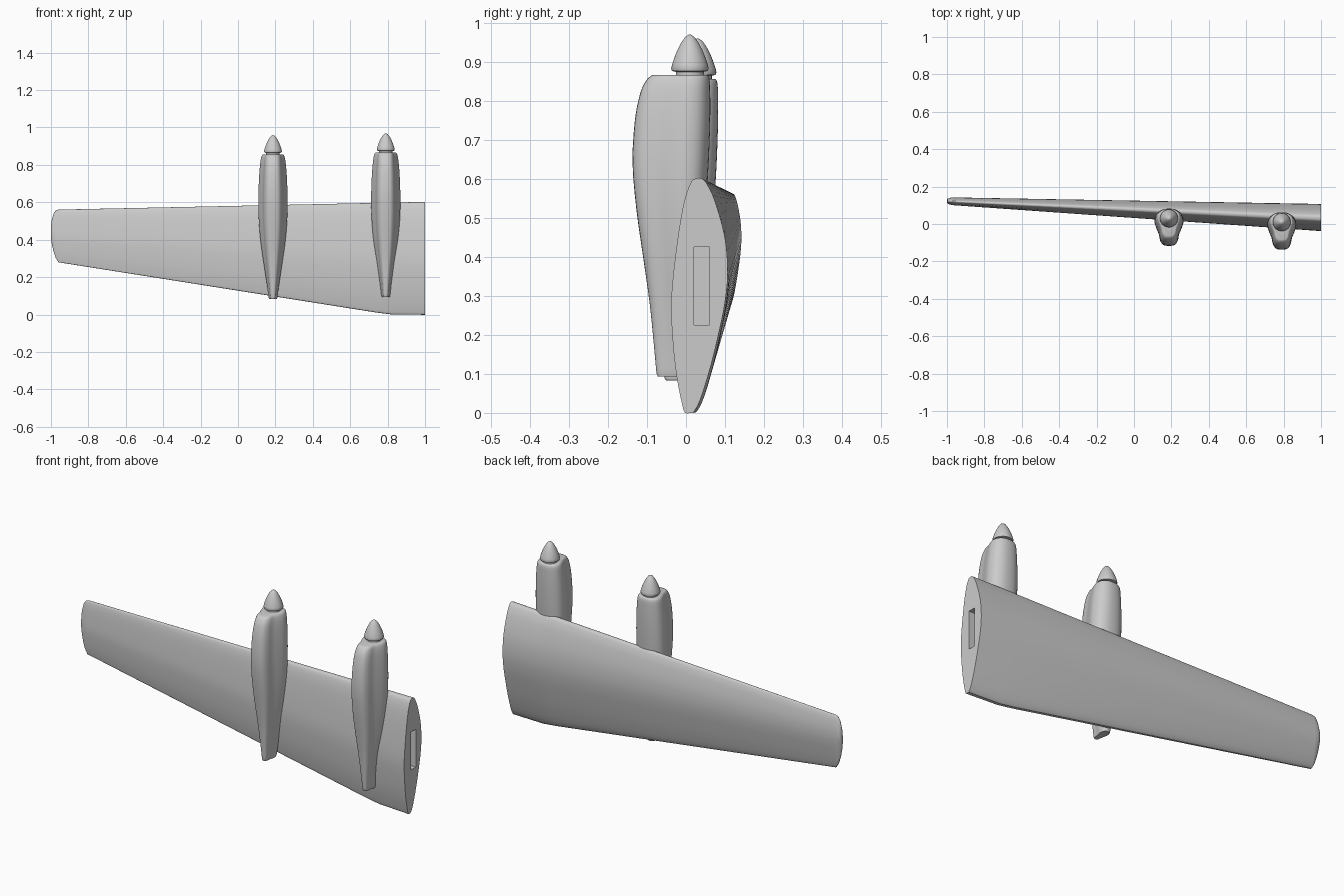
import bpy
import bmesh
import math
from mathutils import Vector

cube = bpy.data.objects.get("Cube")
if cube:
    bpy.data.objects.remove(cube, do_unlink=True)

grey = bpy.data.materials.new("plain grey")
grey.use_nodes = True
GREY = (0.6, 0.6, 0.6, 1)
grey.diffuse_color = GREY
grey.node_tree.nodes["Principled BSDF"].inputs["Base Color"].default_value = GREY


def spline(points, steps, closed):
    """Smooth curve through the given points (Catmull-Rom)."""
    pts = [Vector(p) for p in points]
    n = len(pts)
    pick = (lambda i: pts[i % n]) if closed else (lambda i: pts[min(max(i, 0), n - 1)])
    out = []
    for i in range(n if closed else n - 1):
        a, b, c, d = (pick(i + k) for k in (-1, 0, 1, 2))
        for s in range(steps):
            t = s / steps
            out.append(0.5 * (2 * b + (c - a) * t + (2 * a - 5 * b + 4 * c - d) * t * t
                              + (3 * b - a - 3 * c + d) * t ** 3))
    if not closed:
        out.append(pts[-1])
    return out


def loft(name, rings, angle):
    """Skin a row of closed rings and cap both ends."""
    bm = bmesh.new()
    loops = [[bm.verts.new(p) for p in ring] for ring in rings]
    n = len(loops[0])
    for a, b in zip(loops, loops[1:]):
        for i in range(n):
            j = (i + 1) % n
            bm.faces.new((a[i], a[j], b[j], b[i]))
    bm.faces.new(loops[0])
    bm.faces.new(loops[-1])
    bmesh.ops.recalc_face_normals(bm, faces=bm.faces[:])
    mesh = bpy.data.meshes.new(name)
    bm.to_mesh(mesh)
    bm.free()
    mesh.materials.append(grey)
    obj = bpy.data.objects.new(name, mesh)
    bpy.context.collection.objects.link(obj)
    smooth(obj, angle)
    return obj


def smooth(obj, angle):
    bpy.ops.object.select_all(action='DESELECT')
    obj.select_set(True)
    bpy.context.view_layer.objects.active = obj
    bpy.ops.object.shade_smooth_by_angle(angle=math.radians(angle))


# Wing: airfoil as (thickness fraction, chord fraction)
airfoil = spline([(.40, .005), (.52, .06), (.70, .2), (.85, .35), (.95, .47), (1, .6),
                  (.95, .75), (.78, .9), (.65, .97), (.55, 1), (.42, 1), (.34, .98),
                  (.25, .92), (.17, .83), (.08, .68), (0, .48), (.03, .3), (.1, .15),
                  (.2, .03), (.25, 0), (.34, 0)], 3, True)
# Span stations: x, trailing z, leading z, thickness factor
stations = [(1, 0, .6, 1), (.82, .002, .597, 1), (.74, .012, .595, 1),
            (-.96, .28, .56, 1), (-.975, .305, .555, .95), (-.987, .34, .537, .85),
            (-.996, .38, .505, .65), (-1, .41, .465, .4)]
rings = []
for x, low, high, thick in stations:
    t = (1 - x) / 1.96
    y0, y1 = -.038 + .138 * t, .107 + .035 * t
    mid = (y0 + y1) / 2
    rings.append([(x, mid + (y0 + (y1 - y0) * p.x - mid) * thick, low + (high - low) * p.y)
                  for p in airfoil])
wing = loft("wing", rings, 40)

# Spar slot in the wing root
bpy.ops.mesh.primitive_cube_add(size=1, location=(1, .04, .325))
cutter = bpy.context.object
cutter.name = "slot_cutter"
cutter.scale = (.14, .04, .2)
cutter.hide_render = True
cutter.data.materials.append(grey)
cut = wing.modifiers.new("slot", 'BOOLEAN')
cut.object = cutter
cut.operation = 'DIFFERENCE'
cut.solver = 'EXACT'
bpy.context.view_layer.objects.active = wing
bpy.ops.object.modifier_apply(modifier=cut.name)
bpy.data.objects.remove(cutter, do_unlink=True)
smooth(wing, 40)

# Nacelle: pear section as (half width fraction, depth fraction)
half = [(.38, .025), (.6, .14), (.7, .32), (.88, .5), (1, .68), (.88, .86), (.5, .97)]
pear = spline([(0, 0)] + half + [(0, 1)] + [(-u, v) for u, v in reversed(half)], 3, True)
# Length stations: z, half width, underside y, upper y
body = [(.094, .018, -.068, .01), (.1, .023, -.075, .02), (.16, .031, -.081, .025),
        (.28, .049, -.093, .03), (.4, .066, -.110, .04), (.52, .076, -.127, .05),
        (.64, .078, -.137, .058), (.75, .074, -.131, .062), (.82, .068, -.117, .062),
        (.85, .063, -.103, .061), (.862, .058, -.092, .058), (.866, .052, -.084, .054)]
# Spinner and neck: radius, z
spinner = [(.036, .855), (.036, .874), (.046, .876), (.048, .882), (.046, .892), (.04, .91),
           (.032, .93), (.022, .949), (.012, .963), (.003, .969)]

for side, x, dy, dz in (("inner", .79, 0, 0), ("outer", .187, .02, -.01)):
    loft(side + "_nacelle",
         [[(x + w * p.x, dy + y0 + (y1 - y0) * p.y, dz + z) for p in pear]
          for z, w, y0, y1 in spline(body, 3, False)], 50)
    turns = [math.tau * k / 32 for k in range(32)]
    loft(side + "_spinner",
         [[(x + r * math.cos(a), dy + .01 + r * math.sin(a), dz + z) for a in turns]
          for r, z in spinner], 40)
